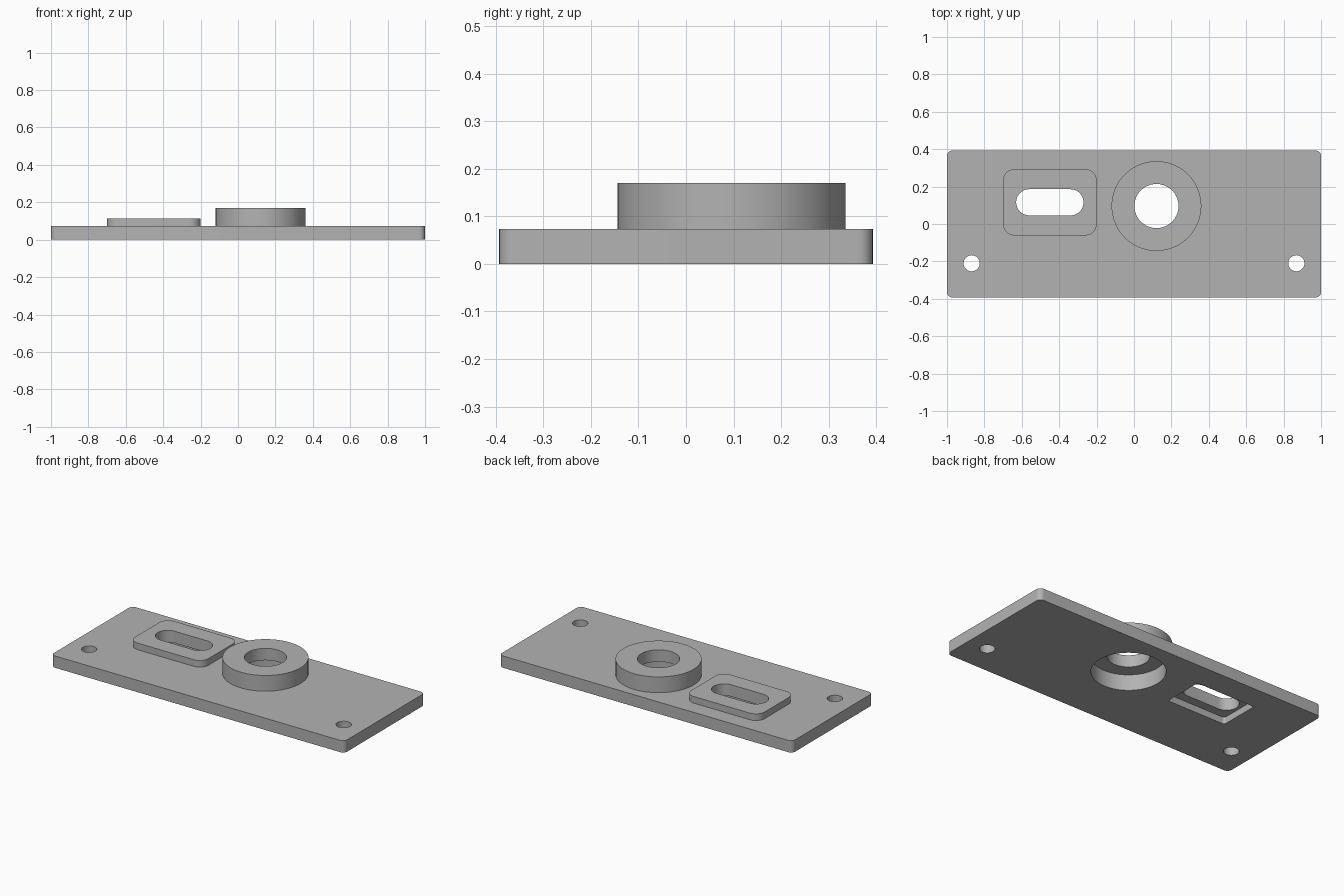
import bpy, bmesh, math

cube = bpy.data.objects.get("Cube")
if cube:
    bpy.data.objects.remove(cube, do_unlink=True)

metal = bpy.data.materials.new("plain grey metal")
metal.use_nodes = True
GREY = (0.45, 0.45, 0.45, 1)
metal.diffuse_color = GREY
metal.node_tree.nodes["Principled BSDF"].inputs["Base Color"].default_value = GREY


def rounded_prism(name, center, size, radius, z0, z1, steps=12):
    """Upright prism with a rounded rectangle outline (a circle or slot at full radius)."""
    cx, cy = center
    ix, iy = size[0] / 2 - radius, size[1] / 2 - radius
    outline = []
    for quarter, (sx, sy) in enumerate([(1, 1), (-1, 1), (-1, -1), (1, -1)]):
        for i in range(steps + 1):
            a = math.pi / 2 * (quarter + i / steps)
            outline.append((cx + sx * ix + radius * math.cos(a),
                            cy + sy * iy + radius * math.sin(a), z0))
    bm = bmesh.new()
    face = bm.faces.new([bm.verts.new(p) for p in outline])
    top = bmesh.ops.extrude_face_region(bm, geom=[face])["geom"]
    for v in top:
        if isinstance(v, bmesh.types.BMVert):
            v.co.z = z1
    bmesh.ops.remove_doubles(bm, verts=bm.verts, dist=1e-5)
    bmesh.ops.recalc_face_normals(bm, faces=bm.faces)
    mesh = bpy.data.meshes.new(name)
    bm.to_mesh(mesh)
    bm.free()
    mesh.materials.append(metal)
    obj = bpy.data.objects.new(name, mesh)
    bpy.context.collection.objects.link(obj)
    return obj


def cylinder(name, center, radius, z0, z1):
    return rounded_prism(name, center, (2 * radius, 2 * radius), radius, z0, z1, 18)


THICK, BOSS_TOP, PAD_TOP = 0.073, 0.17, 0.114
BOSS, PAD = (0.12, 0.096), (-0.45, 0.116)

# Base plate with raised round boss and raised slotted pad
plate = rounded_prism("mounting_plate", (0, 0), (2, 0.786), 0.03, 0, THICK)
raised = [
    cylinder("round_boss", BOSS, 0.24, 0.03, BOSS_TOP),
    rounded_prism("slotted_pad", PAD, (0.5, 0.354), 0.06, 0.03, PAD_TOP),
]

# Hollows underneath, through openings and screw holes
cuts = [
    cylinder("boss_hollow", BOSS, 0.205, -0.1, BOSS_TOP - THICK),
    cylinder("boss_hole", BOSS, 0.118, -0.2, 0.3),
    rounded_prism("pad_hollow", PAD, (0.4, 0.25), 0.015, -0.1, PAD_TOP - THICK),
    rounded_prism("pad_slot", PAD, (0.36, 0.14), 0.07, -0.2, 0.3),
]
cuts += [cylinder("screw_hole", (s * 0.868, -0.21), 0.043, -0.2, 0.3) for s in (-1, 1)]

# Merge the raised parts, then cut the openings
for helper in raised + cuts:
    helper.hide_render = True
    mod = plate.modifiers.new(helper.name, "BOOLEAN")
    mod.operation = "UNION" if helper in raised else "DIFFERENCE"
    mod.solver = "EXACT"
    mod.object = helper

# Bake the result and drop the helpers
bpy.context.view_layer.update()
graph = bpy.context.evaluated_depsgraph_get()
final = bpy.data.meshes.new_from_object(plate.evaluated_get(graph))
plate.modifiers.clear()
plate.data = final
for helper in raised + cuts:
    bpy.data.objects.remove(helper, do_unlink=True)

bpy.ops.object.select_all(action="DESELECT")
plate.select_set(True)
bpy.context.view_layer.objects.active = plate
bpy.ops.object.shade_smooth_by_angle(angle=math.radians(30))
